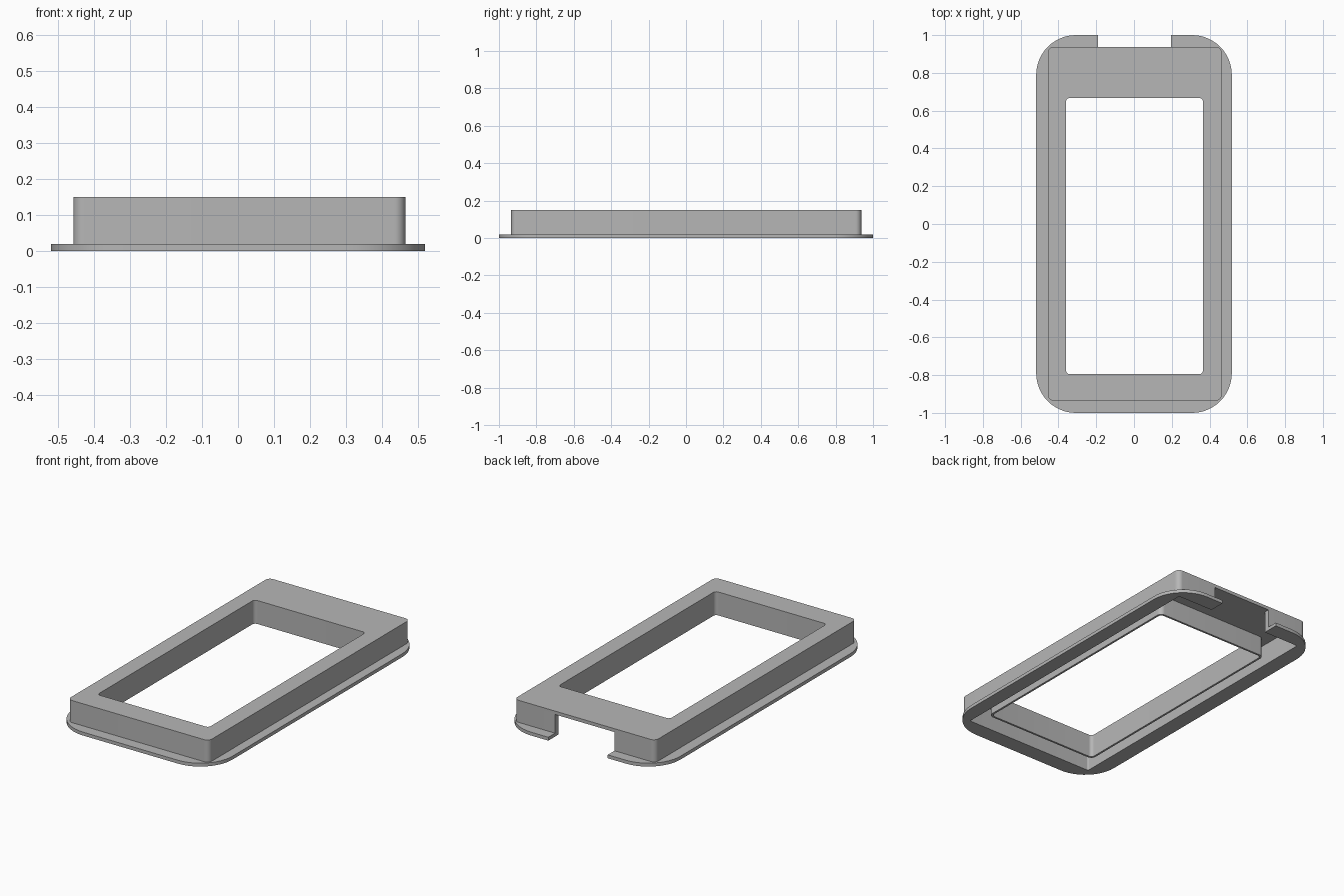
import bpy
import bmesh
import math

if "Cube" in bpy.data.objects:
    bpy.data.objects.remove(bpy.data.objects["Cube"], do_unlink=True)

grey = bpy.data.materials.new("plain grey")
grey.use_nodes = True
grey.diffuse_color = (0.47, 0.47, 0.47, 1)
grey.node_tree.nodes["Principled BSDF"].inputs["Base Color"].default_value = grey.diffuse_color

CORNER_STEPS = 12


def rounded_loop(bm, bounds, radius, z, grow=0.0):
    """Vertices of a rounded rectangle, counter-clockwise."""
    x0, x1, y0, y1 = bounds
    x0, x1, y0, y1 = x0 - grow, x1 + grow, y0 - grow, y1 + grow
    centres = [(x1 - radius, y1 - radius), (x0 + radius, y1 - radius),
               (x0 + radius, y0 + radius), (x1 - radius, y0 + radius)]
    verts = []
    for quarter, (cx, cy) in enumerate(centres):
        for i in range(CORNER_STEPS + 1):
            a = math.pi / 2 * (quarter + i / CORNER_STEPS)
            verts.append(bm.verts.new((cx + radius * math.cos(a),
                                       cy + radius * math.sin(a), z)))
    return verts


def new_object(name, bm):
    bmesh.ops.recalc_face_normals(bm, faces=bm.faces[:])
    mesh = bpy.data.meshes.new(name)
    bm.to_mesh(mesh)
    bm.free()
    mesh.materials.append(grey)
    ob = bpy.data.objects.new(name, mesh)
    bpy.context.collection.objects.link(ob)
    return ob


# Outlines and levels
flange = (-0.518, 0.518, -1.0, 1.0)
body = (-0.456, 0.464, -0.935, 0.937)
window = (-0.36, 0.365, -0.795, 0.667)
wall, lip = 0.032, 0.012
flange_top, ceiling, top = 0.02, 0.13, 0.15

# Hollow frame: cross-section carried round as rounded rectangles
bm = bmesh.new()
section = [
    (flange, 0.21, 0, 0), (flange, 0.21, flange_top, 0),
    (body, 0.03, flange_top, 0), (body, 0.03, top, 0),
    (window, 0.02, top, 0), (window, 0.02, lip, 0),
    (window, 0.03, lip, lip), (window, 0.03, ceiling, lip),
    (body, 0.008, ceiling, -wall), (body, 0.008, 0, -wall),
]
loops = [rounded_loop(bm, *part) for part in section]
for a, b in zip(loops, loops[1:] + loops[:1]):
    n = len(a)
    for i in range(n):
        j = (i + 1) % n
        bm.faces.new((a[i], a[j], b[j], b[i]))
frame = new_object("bezel_frame", bm)

# Cable opening through the rear wall and flange
bm = bmesh.new()
bmesh.ops.create_cube(bm, size=1)
for v in bm.verts:
    v.co.x = 0.197 if v.co.x > 0 else -0.19
    v.co.y = 1.1 if v.co.y > 0 else 0.85
    v.co.z = ceiling if v.co.z > 0 else -0.1
cutter = new_object("rear_opening_cutter", bm)
cutter.hide_render = True

bpy.ops.object.select_all(action="DESELECT")
frame.select_set(True)
bpy.context.view_layer.objects.active = frame
cut = frame.modifiers.new("rear_opening", "BOOLEAN")
cut.operation = "DIFFERENCE"
cut.solver = "EXACT"
cut.object = cutter
bpy.ops.object.modifier_apply(modifier=cut.name)
bpy.data.objects.remove(cutter, do_unlink=True)

bpy.ops.object.shade_smooth_by_angle(angle=math.radians(30))
